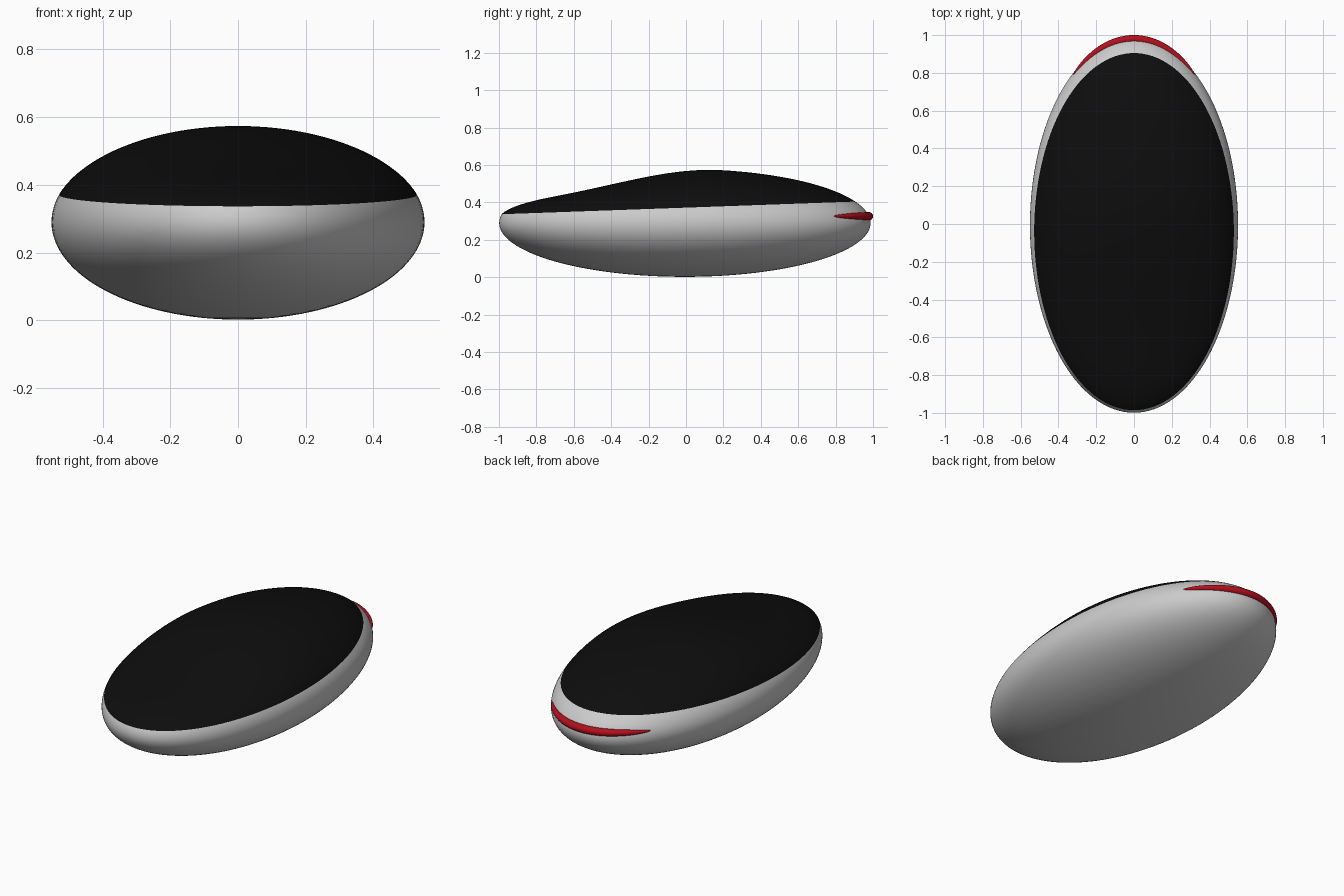
import bpy, bmesh, math
from mathutils import Vector

if "Cube" in bpy.data.objects:
    bpy.data.objects.remove(bpy.data.objects["Cube"])

CY, CZ = -0.006, 0.29            # centre of the ellipsoid
RX, RY, RZ = 0.551, 0.993, 0.288  # radii
SLOPE = (0.405 - 0.337) / 1.90


def seam(y):
    """Height of the slanted seam between body and canopy."""
    return 0.337 + SLOPE * (y + 0.98)


def finish(bm, name, color=None):
    me = bpy.data.meshes.new(name)
    bm.to_mesh(me)
    bm.free()
    me.polygons.foreach_set("use_smooth", [True] * len(me.polygons))
    ob = bpy.data.objects.new(name, me)
    bpy.context.collection.objects.link(ob)
    if color:
        mat = bpy.data.materials.new(name + "_color")
        mat.diffuse_color = color
        mat.use_nodes = True
        mat.node_tree.nodes["Principled BSDF"].inputs["Base Color"].default_value = mat.diffuse_color
        me.materials.append(mat)
    return ob


def half_shell(keep_top):
    """Ellipsoid cut along the seam, keeping one side."""
    bm = bmesh.new()
    bmesh.ops.create_uvsphere(bm, u_segments=128, v_segments=64, radius=1)
    for v in bm.verts:
        v.co = Vector((v.co.x * RX, CY + v.co.y * RY, CZ + v.co.z * RZ))
    bmesh.ops.bisect_plane(bm, geom=bm.verts[:] + bm.edges[:] + bm.faces[:],
                           plane_co=(0, 0, seam(0)), plane_no=(0, -SLOPE, 1),
                           clear_inner=keep_top, clear_outer=not keep_top)
    return bm


# Body: lower shell
finish(half_shell(False), "body")

# Canopy: upper shell, flattened toward the front
bm = half_shell(True)
for v in bm.verts:
    t = min(1, max(0, (0.2 - v.co.y) / 0.95))
    f = 1 - 0.43 * t * t * (3 - 2 * t)
    h = seam(v.co.y)
    v.co.z = h + (v.co.z - h) * f
finish(bm, "canopy", (0.004, 0.004, 0.004, 1))

# Rear light: tapered tube wrapped around the back
bm = bmesh.new()
N, SIDES, R = 48, 16, 0.0225
rings = []
for i in range(N + 1):
    s = -math.cos(math.pi * i / N)
    a = s * math.radians(36)
    r = R * max(0.02, math.sqrt(max(0, 1 - s * s)))
    c = Vector((0.545 * math.sin(a), CY + 0.984 * math.cos(a), 0.326))
    n = Vector((math.sin(a) / 0.545, math.cos(a) / 0.984, 0)).normalized()
    rings.append([bm.verts.new(c + n * r * math.cos(b) + Vector((0, 0, r * math.sin(b))))
                  for b in (2 * math.pi * k / SIDES for k in range(SIDES))])
for p, q in zip(rings, rings[1:]):
    for k in range(SIDES):
        j = (k + 1) % SIDES
        bm.faces.new((p[k], p[j], q[j], q[k]))
bm.faces.new(rings[0])
bm.faces.new(rings[-1])
bmesh.ops.recalc_face_normals(bm, faces=bm.faces[:])
finish(bm, "rear_light", (0.45, 0.005, 0.012, 1))
